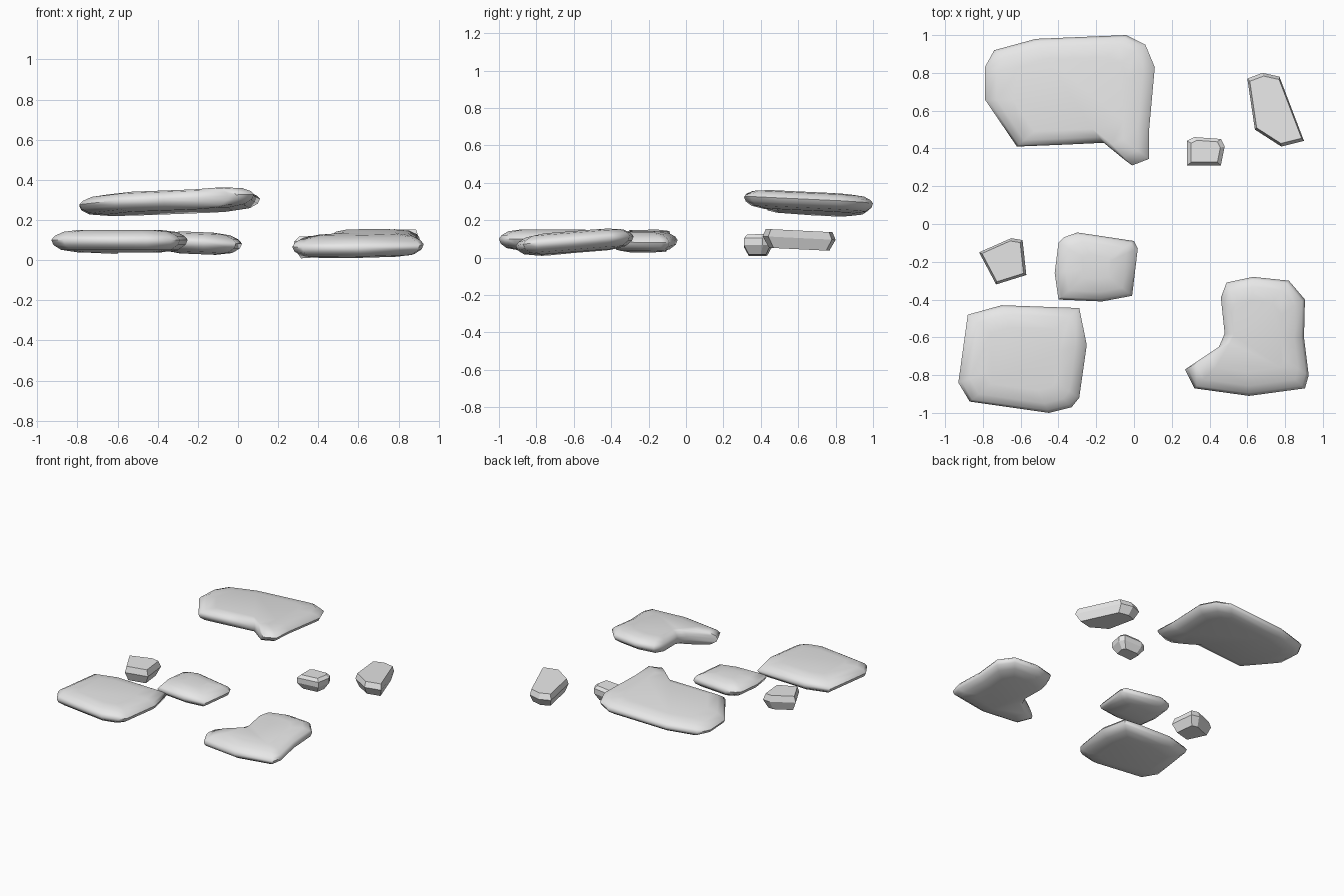
import bpy
import bmesh
import math

cube = bpy.data.objects.get("Cube")
if cube:
    bpy.data.objects.remove(cube, do_unlink=True)

# One plain stone grey for every slab
grey = bpy.data.materials.new("stone_grey")
grey.use_nodes = True
colour = (0.8, 0.8, 0.8, 1.0)
grey.diffuse_color = colour
shader = next(n for n in grey.node_tree.nodes if n.type == "BSDF_PRINCIPLED")
shader.inputs["Base Color"].default_value = colour

# Rim profiles: (inset distance, height as a fraction of half thickness)
WORN = [(0.12, -1), (0.045, -0.78), (0.01, -0.35), (0, 0.1),
        (0.015, 0.45), (0.055, 0.82), (0.13, 1)]
CHIPPED = [(0.03, -1), (0, 0.2), (0.015, 1)]


def stone(name, outline, height, half, tilt=(0, 0), profile=WORN, smooth=True):
    """Stack shrunken copies of an outline into a tilted slab."""
    xs, ys = zip(*outline)
    cx = (min(xs) + max(xs)) / 2
    cy = (min(ys) + max(ys)) / 2
    radius = (max(xs) - min(xs) + max(ys) - min(ys)) / 4
    bm = bmesh.new()
    rings = []
    for inset, level in profile:
        scale = 1 - inset / radius
        ring = []
        for x, y in outline:
            dx, dy = (x - cx) * scale, (y - cy) * scale
            z = height + tilt[0] * dx + tilt[1] * dy + half * level
            ring.append(bm.verts.new((cx + dx, cy + dy, z)))
        rings.append(ring)
    count = len(outline)
    for low, high in zip(rings, rings[1:]):
        for i in range(count):
            j = (i + 1) % count
            bm.faces.new((low[i], low[j], high[j], high[i]))
    bm.faces.new(rings[0][::-1])
    bm.faces.new(rings[-1])
    bmesh.ops.recalc_face_normals(bm, faces=bm.faces[:])
    mesh = bpy.data.meshes.new(name)
    bm.to_mesh(mesh)
    bm.free()
    mesh.materials.append(grey)
    obj = bpy.data.objects.new(name, mesh)
    bpy.context.collection.objects.link(obj)
    if smooth:
        bpy.ops.object.select_all(action="DESELECT")
        obj.select_set(True)
        bpy.context.view_layer.objects.active = obj
        bpy.ops.object.shade_smooth_by_angle(angle=math.radians(60))
    return obj


# Raised large slab with a spur at its front corner
stone("large_back_stone",
      [(-.79, .83), (-.74, .92), (-.52, .98), (-.04, 1), (.06, .95),
       (.11, .83), (.08, .5), (.08, .345), (-.01, .31), (-.05, .34),
       (-.16, .43), (-.37, .42), (-.62, .41), (-.79, .66)],
      height=.29, half=.05, tilt=(.04, -.05))

# Broad, nearly square slab
stone("broad_front_stone",
      [(-.93, -.84), (-.88, -.48), (-.7, -.43), (-.29, -.445),
       (-.25, -.64), (-.29, -.92), (-.33, -.97), (-.45, -1), (-.87, -.94)],
      height=.095, half=.056)

# Medium slab beside it
stone("middle_stone",
      [(-.42, -.26), (-.4, -.1), (-.37, -.07), (-.3, -.045), (0, -.09),
       (.02, -.13), (-.01, -.38), (-.17, -.41), (-.4, -.4)],
      height=.085, half=.055, tilt=(-.04, 0))

# Boot-shaped slab
stone("bent_stone",
      [(.27, -.77), (.45, -.65), (.48, -.58), (.46, -.39), (.49, -.31),
       (.63, -.28), (.82, -.3), (.905, -.4), (.9, -.6), (.925, -.8),
       (.905, -.87), (.61, -.91), (.32, -.87)],
      height=.083, half=.056, tilt=(.02, .08))

# Small chipped pieces with flat facets
stone("left_chip",
      [(-.82, -.15), (-.65, -.075), (-.59, -.085), (-.57, -.27), (-.73, -.32)],
      height=.09, half=.055, tilt=(-.05, 0), profile=CHIPPED, smooth=False)
stone("small_chip",
      [(.28, .31), (.28, .44), (.32, .46), (.46, .45), (.48, .41), (.46, .31)],
      height=.067, half=.054, tilt=(.06, 0), smooth=False,
      profile=[(.03, -1), (0, -.1), (0, .6), (.02, 1)])
stone("long_chip",
      [(.6, .77), (.68, .8), (.77, .78), (.9, .44), (.78, .41), (.64, .5)],
      height=.095, half=.05, tilt=(0, -.05), profile=CHIPPED, smooth=False)
